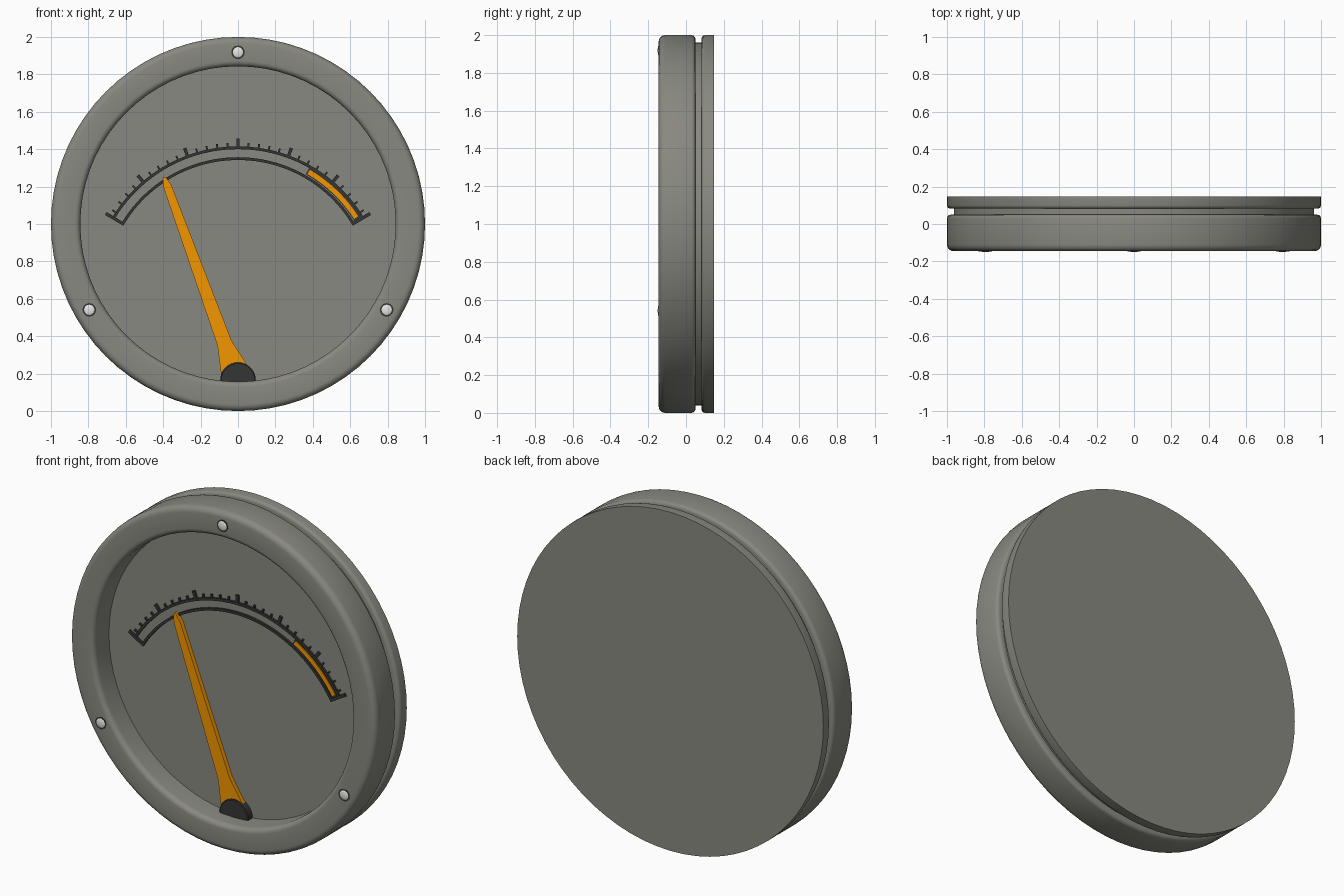
import bpy, bmesh
from math import sin, cos, pi, radians
from mathutils import Matrix, Vector

if "Cube" in bpy.data.objects:
    bpy.data.objects.remove(bpy.data.objects["Cube"])

CZ = 1.0          # centre height of the case
SCALE_Z = 0.63    # centre of the scale arc


def material(name, rgb):
    m = bpy.data.materials.new(name)
    m.diffuse_color = (*rgb, 1)
    m.use_nodes = True
    m.node_tree.nodes["Principled BSDF"].inputs["Base Color"].default_value = m.diffuse_color
    return m


GREY = material("warm_grey", (0.25, 0.25, 0.22))
ORANGE = material("orange", (0.9, 0.31, 0.0))
DARK = material("dark", (0.035, 0.035, 0.035))
STEEL = material("steel", (0.8, 0.8, 0.77))


def finish(name, bm, mat=None, angle=35):
    bmesh.ops.remove_doubles(bm, verts=bm.verts, dist=1e-5)
    bmesh.ops.recalc_face_normals(bm, faces=bm.faces)
    me = bpy.data.meshes.new(name)
    bm.to_mesh(me)
    bm.free()
    ob = bpy.data.objects.new(name, me)
    bpy.context.collection.objects.link(ob)
    if mat:
        me.materials.append(mat)
    bpy.ops.object.select_all(action='DESELECT')
    ob.select_set(True)
    bpy.context.view_layer.objects.active = ob
    bpy.ops.object.shade_smooth_by_angle(angle=radians(angle))
    return ob


def lathe(name, profile, centre, steps, mat=None):
    """Spin (radius, y) points about a y axis through centre (x, z)."""
    bm = bmesh.new()
    vs = [bm.verts.new((centre[0] + r, y, centre[1])) for r, y in profile]
    es = [bm.edges.new(p) for p in zip(vs, vs[1:])]
    bmesh.ops.spin(bm, geom=vs + es, cent=(centre[0], 0, centre[1]),
                   axis=(0, 1, 0), angle=2 * pi, steps=steps)
    return finish(name, bm, mat)


def fillet(cr, cy, rad, a0, a1, n=5):
    """Rounded corner points in the (radius, y) plane, angles in degrees."""
    return [(cr + rad * cos(radians(a0 + (a1 - a0) * i / n)),
             cy + rad * sin(radians(a0 + (a1 - a0) * i / n))) for i in range(n + 1)]


def extrude(bm, faces, depth):
    geo = bmesh.ops.extrude_face_region(bm, geom=faces)["geom"]
    bmesh.ops.translate(bm, vec=(0, -depth, 0),
                        verts=[v for v in geo if isinstance(v, bmesh.types.BMVert)])


def band(bm, r0, r1, a0, a1, n, depth):
    """Raised slice of a ring on the dial; angles measured from straight up."""
    rows = []
    for i in range(n + 1):
        a = a0 + (a1 - a0) * i / n
        rows.append([bm.verts.new((r * sin(a), 0, SCALE_Z + r * cos(a))) for r in (r0, r1)])
    faces = [bm.faces.new((p[0], p[1], q[1], q[0])) for p, q in zip(rows, rows[1:])]
    extrude(bm, faces, depth)


# Case: recessed dial, rounded bezel, groove and back flange
profile = [(0, 0), (0.843, 0)]
profile += fillet(0.873, -0.115, 0.03, 180, 270)
profile += fillet(0.965, -0.11, 0.035, 270, 360)
profile += fillet(0.98, 0.03, 0.02, 0, 90, 3)
profile += [(0.962, 0.05), (0.962, 0.082)]
profile += fillet(0.982, 0.1, 0.018, 270, 360, 3)
profile += [(1, 0.147), (0, 0.147)]
lathe("case", profile, (0, CZ), 72, GREY)

# Low domed bezel screws with a dark seat ring
for i in range(3):
    a = 2 * pi * i / 3
    c = (0.918 * sin(a), CZ + 0.918 * cos(a))
    lathe(f"screw_seat_{i + 1}", [(0.036, -0.14), (0.036, -0.1465), (0.028, -0.1465)], c, 20, DARK)
    dome = [(0.03 * cos(t), -0.143 - 0.007 * sin(t)) for t in (0, 0.4, 0.8, 1.2)] + [(0, -0.15)]
    lathe(f"screw_{i + 1}", dome, c, 20, STEEL)

# Scale: two arcs, end bars and tick marks
END = radians(58.9)
STEP = radians(20.2) / 5
W = 0.011
bm = bmesh.new()
band(bm, 0.770, 0.785, -END + W, END - W, 48, 0.012)
band(bm, 0.712, 0.727, -END + W, END - W, 48, 0.012)
for i in range(-14, 15):
    a = STEP * i
    if i % 5 == 0:
        band(bm, 0.785, 0.827, a - W, a + W, 1, 0.012)
    else:
        band(bm, 0.785, 0.805, a - 0.006, a + 0.006, 1, 0.012)
for a in (-END, END):
    band(bm, 0.712, 0.825, a - W, a + W, 1, 0.012)
finish("scale_marks", bm, DARK)

# Orange warning zone with a dark border
bm = bmesh.new()
band(bm, 0.731, 0.770, radians(29.6), END - W, 16, 0.006)
finish("warning_border", bm, DARK)
bm = bmesh.new()
band(bm, 0.737, 0.763, radians(30.2), radians(57.4), 16, 0.011)
finish("warning_zone", bm, ORANGE)

# Needle: flared foot, slim blade, pointed tip, leaning left
half = [(0.0, 0.08), (0.06, 0.074), (0.21, 0.04), (1.10, 0.022), (1.15, 0.01)]
outline = [(w, u) for u, w in half] + [(0, 1.157)] + [(-w, u) for u, w in reversed(half)]
bm = bmesh.new()
f = bm.faces.new([bm.verts.new((x, -0.004, z)) for x, z in outline])
extrude(bm, [f], 0.026)
bm.transform(Matrix.Translation(Vector((0, 0, 0.165))) @ Matrix.Rotation(radians(-20), 4, 'Y'))
finish("needle", bm, ORANGE)

# Pivot hub, partly tucked into the bezel
lathe("needle_hub", [(0.095, 0), (0.095, -0.037), (0.09, -0.041), (0, -0.041)], (0, 0.165), 32, DARK)
